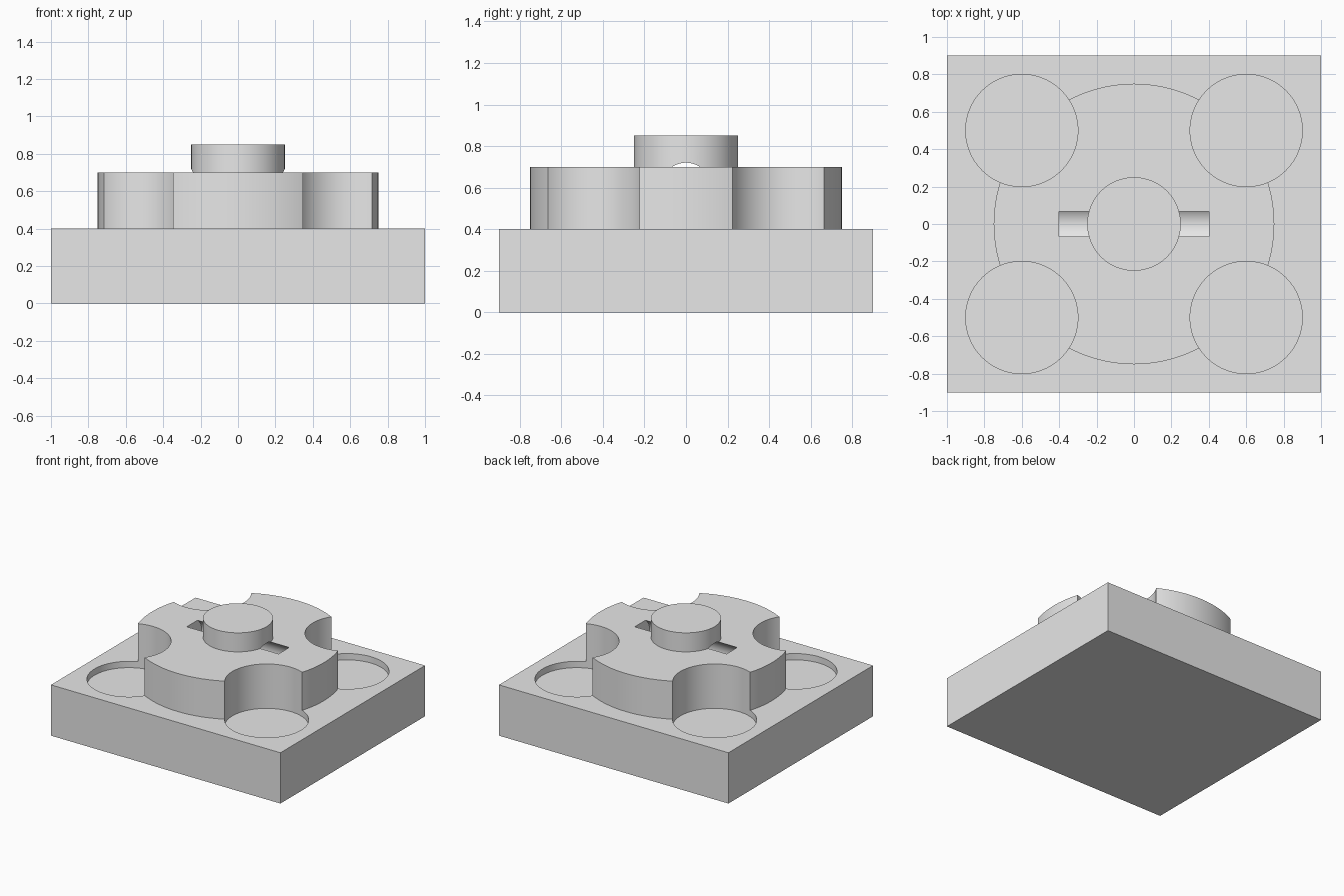
import bpy
import math

if "Cube" in bpy.data.objects:
    bpy.data.objects.remove(bpy.data.objects["Cube"])

grey = bpy.data.materials.new("plain_grey")
grey.use_nodes = True
grey.diffuse_color = (0.8, 0.8, 0.8, 1)
grey.node_tree.nodes["Principled BSDF"].inputs["Base Color"].default_value = (0.8, 0.8, 0.8, 1)


def finish(name):
    ob = bpy.context.object
    ob.name = name
    ob.data.materials.append(grey)
    return ob


def cylinder(name, radius, x, y, bottom, top):
    bpy.ops.mesh.primitive_cylinder_add(vertices=96, radius=radius, depth=top - bottom,
                                        location=(x, y, (bottom + top) / 2))
    return finish(name)


def combine(body, other, operation):
    """Apply a boolean to the body and drop the helper."""
    mod = body.modifiers.new(other.name, 'BOOLEAN')
    mod.operation = operation
    mod.solver = 'EXACT'
    mod.object = other
    bpy.ops.object.select_all(action='DESELECT')
    bpy.context.view_layer.objects.active = body
    body.select_set(True)
    bpy.ops.object.modifier_apply(modifier=mod.name)
    bpy.data.objects.remove(other)


# Rectangular base
bpy.ops.mesh.primitive_cube_add(size=1, location=(0, 0, 0.2))
body = finish("stepped_base")
body.scale = (2, 1.8, 0.4)
bpy.ops.object.transform_apply(location=True, rotation=False, scale=True)

# Raised disc and centre boss, sunk in for a clean union
combine(body, cylinder("raised_disc", 0.75, 0, 0, 0.2, 0.7), 'UNION')
combine(body, cylinder("centre_boss", 0.25, 0, 0, 0.6, 0.85), 'UNION')

# Four corner pockets that bite into the disc and base
for x in (-0.6, 0.6):
    for y in (-0.5, 0.5):
        combine(body, cylinder("corner_pocket", 0.3, x, y, 0.35, 0.95), 'DIFFERENCE')

# Round cross tunnel under the boss
slot = cylinder("cross_tunnel", 0.12, 0, 0, 0.2, 1.0)
slot.rotation_euler = (0, math.pi / 2, 0)
combine(body, slot, 'DIFFERENCE')

bpy.ops.object.shade_smooth_by_angle(angle=math.radians(30))
